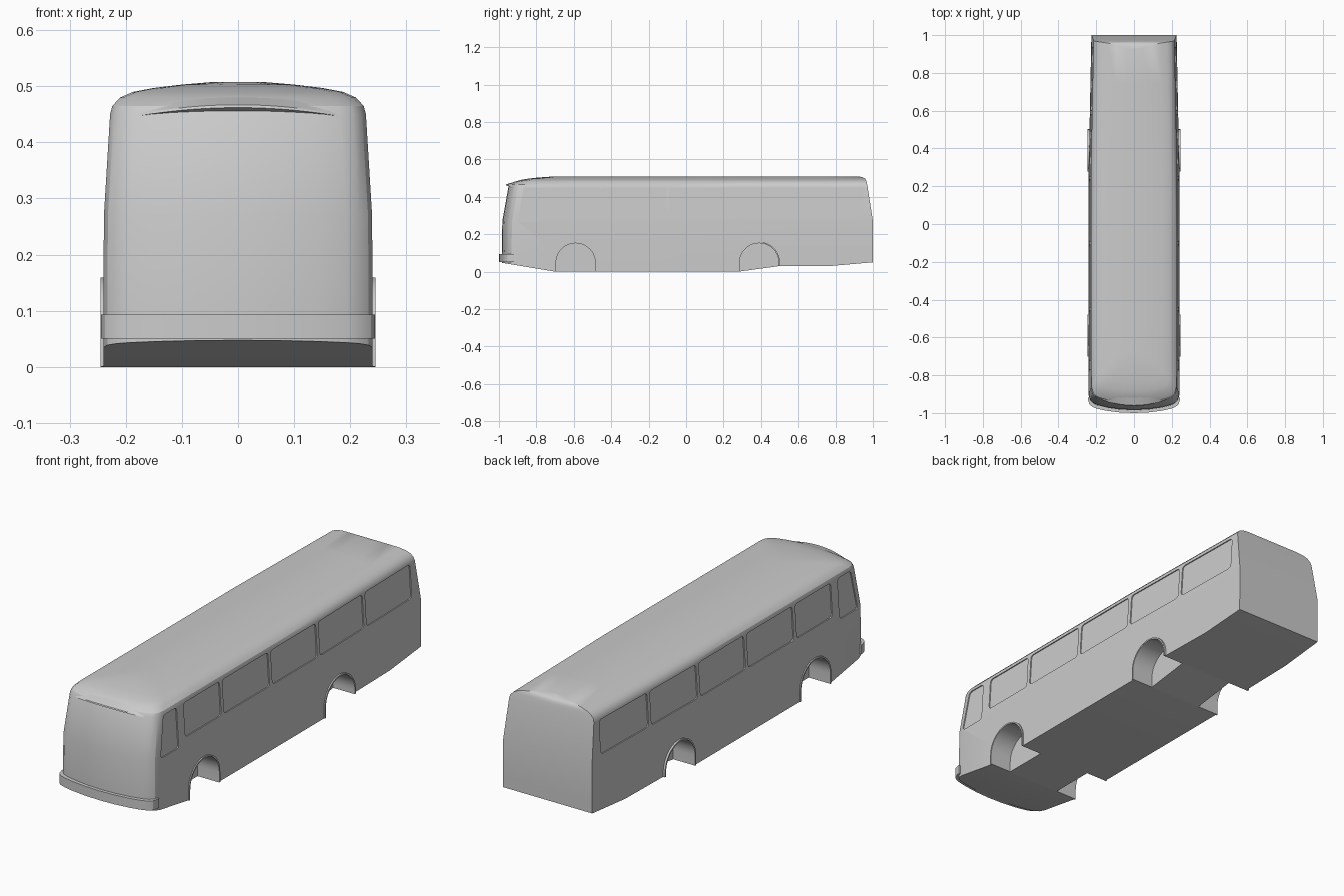
import bpy, bmesh, math
from mathutils import Vector

if "Cube" in bpy.data.objects:
    bpy.data.objects.remove(bpy.data.objects["Cube"])

paint = bpy.data.materials.new("light grey paint")
GREY = (0.6, 0.6, 0.6, 1)
paint.diffuse_color = GREY
paint.use_nodes = True
paint.node_tree.nodes["Principled BSDF"].inputs["Base Color"].default_value = GREY

# Body layers: height, half width, front y, rear y
LAYERS = [(0, .24, -.985, 1), (.1, .24, -.985, 1), (.27, .239, -.982, 1),
          (.45, .228, -.95, .972), (.465, .224, -.942, .969), (.48, .21, -.918, .966),
          (.49, .187, -.885, .963), (.497, .15, -.845, .958), (.503, .1, -.79, .948),
          (.508, .04, -.72, .93)]
# Bowed nose in plan: share of half width, setback
NOSE = [(0, 0), (.3, .003), (.6, .013), (.8, .025), (.9, .035), (.97, .052), (1, .08)]
# Underside: y, z
FLOOR = [(-1, .05), (-.7, 0), (.28, 0), (.5, .03), (.77, .03), (1, .05)]
ARCHES = (-.59, .39)


def lerp(table, key):
    for a, b in zip(table, table[1:]):
        if key <= b[0]:
            k = max(0, (key - a[0]) / (b[0] - a[0]))
            return [p + (q - p) * k for p, q in zip(a, b)]
    return list(table[-1])


def floor_z(y):
    return lerp(FLOOR, y)[1]


def taper(t):
    return 1 - .06 * max(0, (t - .62) / .38)


def side_x(y, z):
    _, w, f, r = lerp(LAYERS, z)
    return w * taper((y - f - .08) / (r - f - .08))


def make(name, bm):
    bmesh.ops.recalc_face_normals(bm, faces=bm.faces)
    mesh = bpy.data.meshes.new(name)
    bm.to_mesh(mesh)
    bm.free()
    ob = bpy.data.objects.new(name, mesh)
    bpy.context.collection.objects.link(ob)
    mesh.materials.append(paint)
    return ob


def smooth(ob):
    bpy.ops.object.select_all(action='DESELECT')
    ob.select_set(True)
    bpy.context.view_layer.objects.active = ob
    bpy.ops.object.shade_smooth_by_angle(angle=math.radians(28))


def prism(bm, near, far):
    a, b = [[bm.verts.new(p) for p in ring] for ring in (near, far)]
    n = len(a)
    bm.faces.new(a)
    bm.faces.new(b[::-1])
    for i in range(n):
        j = (i + 1) % n
        bm.faces.new((a[i], b[i], b[j], a[j]))


def rounded(corners, radius=.018, steps=4):
    pts = []
    for i, c in enumerate(corners):
        c = Vector(c)
        a = c + (Vector(corners[i - 1]) - c).normalized() * radius
        b = c + (Vector(corners[(i + 1) % len(corners)]) - c).normalized() * radius
        for k in range(steps + 1):
            t = k / steps
            pts.append(a * (1 - t) ** 2 + c * 2 * t * (1 - t) + b * t * t)
    return pts


# Body shell, lofted upwards from the floor
bm = bmesh.new()
rings = []
for n, (z, w, f, r) in enumerate(LAYERS):
    half = [(u * w, f + d) for u, d in NOSE]
    for s in (-.7, -.48, -.1, .28, .5, .77, 1):
        t = (s + .905) / 1.905
        half.append((w * taper(t), f + .08 + (r - f - .08) * t))
    half.append((0, r))
    full = half + [(-x, y) for x, y in half[-2:0:-1]]
    rings.append([bm.verts.new((x, y, z if n else floor_z(y))) for x, y in full])
size, mid = len(rings[0]), len(rings[0]) // 2
for a, b in zip(rings, rings[1:]):
    for i in range(size):
        j = (i + 1) % size
        bm.faces.new((a[i], a[j], b[j], b[i]))
for ring in (rings[0], rings[-1]):
    for i in range(mid):
        loop = [ring[i], ring[i + 1], ring[-i - 1], ring[-i]]
        bm.faces.new(list(dict.fromkeys(loop)))
body = make("bus_body", bm)

# Cutter for wheel wells and shallow window recesses
LOW, HIGH = .295, .448
SPANS = [(-.72, -.46), (-.44, -.11), (-.09, .235), (.255, .58), (.6, .935)]
windows = [[(a, LOW), (b, LOW), (b, HIGH), (a, HIGH)] for a, b in SPANS]
windows.append([(-.9, .265), (-.77, .265), (-.77, HIGH), (-.865, HIGH)])
bm = bmesh.new()
for s in (1, -1):
    for w in windows:
        pts = rounded(w)
        prism(bm, [(s * (side_x(y, z) - .005), y, z) for y, z in pts],
              [(s * (side_x(y, z) + .03), y, z) for y, z in pts])
    for c in ARCHES:
        pts = [(c + .105 * math.cos(math.pi * k / 20), .047 + .105 * math.sin(math.pi * k / 20))
               for k in range(21)]
        pts += [(c - .105, -.05), (c + .105, -.05)]
        prism(bm, [(s * .135, y, z) for y, z in pts], [(s * .3, y, z) for y, z in pts])
cutter = make("opening_cutter", bm)
cutter.hide_render = True
mod = body.modifiers.new("openings", 'BOOLEAN')
mod.operation = 'DIFFERENCE'
mod.solver = 'EXACT'
mod.object = cutter
bpy.context.view_layer.objects.active = body
bpy.ops.object.modifier_apply(modifier=mod.name)
bpy.data.objects.remove(cutter)
smooth(body)

# Raised wheel arch lips
for s, side in ((1, "left"), (-1, "right")):
    for c, end in zip(ARCHES, ("front", "rear")):
        path = []
        for radius in (.112, .105):
            arc = [(c + radius * math.cos(math.pi * k / 20),
                    .047 + radius * math.sin(math.pi * k / 20)) for k in range(21)]
            legs = [(c + radius * q, floor_z(c + radius * q)) for q in (1, -1)]
            path.append([legs[0]] + arc + [legs[1]])
        outline = path[0] + path[1][::-1]
        bm = bmesh.new()
        prism(bm, [(s * .225, y, z) for y, z in outline], [(s * .245, y, z) for y, z in outline])
        smooth(make(f"{side}_{end}_arch_lip", bm))

# Wraparound front bumper
half = [(u * .244, -1 + d * .9) for u, d in NOSE] + [(.244, -.918)]
plan = half + [(-x, y) for x, y in half[:0:-1]]
bm = bmesh.new()
prism(bm, [(x, y, .05) for x, y in plan], [(x, y, .093) for x, y in plan])
smooth(make("front_bumper", bm))

# Crescent brow over the windscreen
bm = bmesh.new()
rows = []
for k in range(21):
    x = .19 * (k / 10 - 1)
    e = 1 - (x / .19) ** 2
    bow = lerp(NOSE, abs(x) / .226)[1]
    rows.append([bm.verts.new(p) for p in (
        (x, -.935 + bow, .445 + .007 * e),
        (x, -.95 - .013 * e + bow, .445 + .017 * e),
        (x, -.948 - .012 * e + bow, .448 + .019 * e),
        (x, -.918 + bow, .472 + .008 * e))])
for a, b in zip(rows, rows[1:]):
    for i in range(4):
        j = (i + 1) % 4
        bm.faces.new((a[i], a[j], b[j], b[i]))
bm.faces.new(rows[0])
bm.faces.new(rows[-1][::-1])
smooth(make("windscreen_brow", bm))
